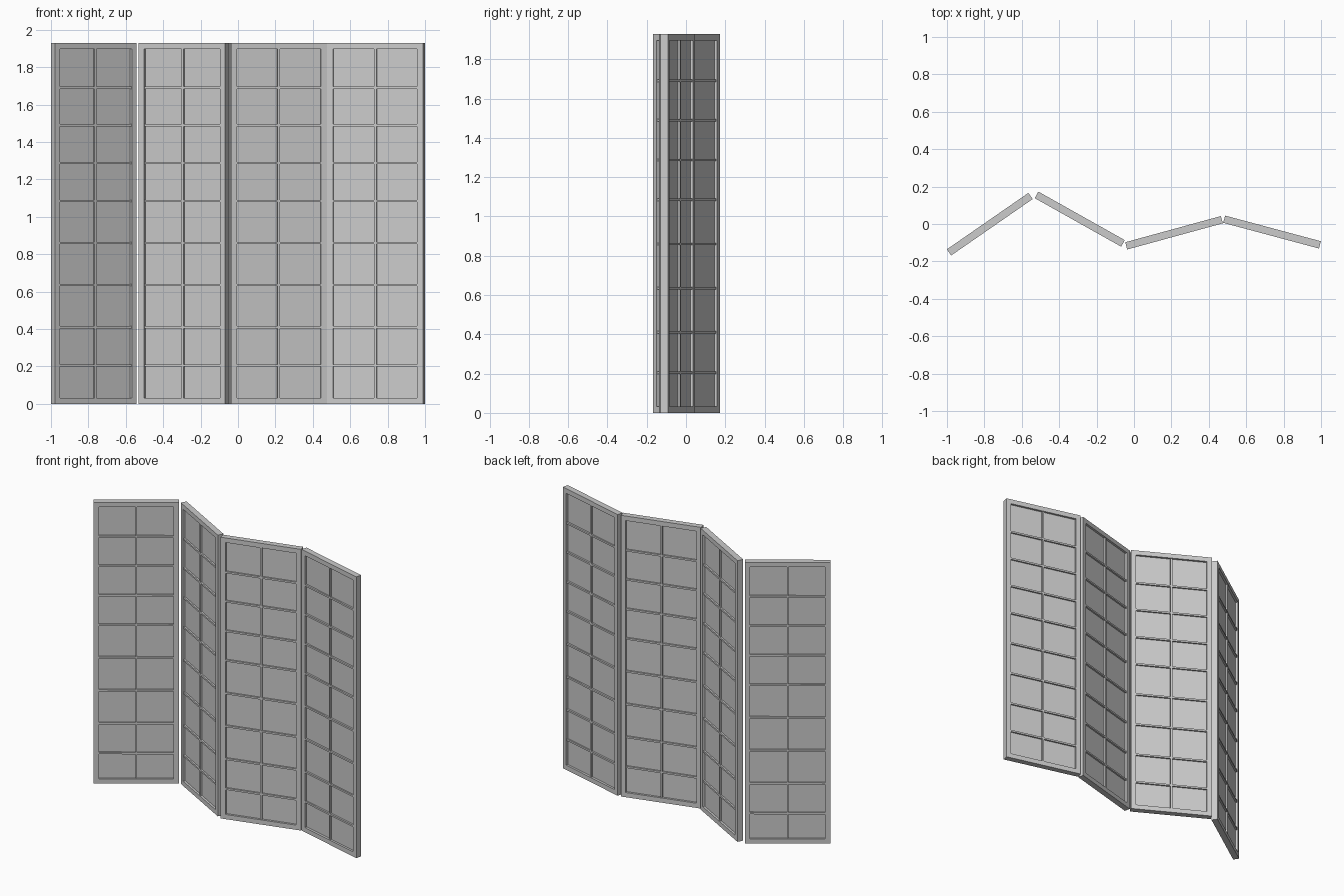
import bpy
from math import radians
from mathutils import Matrix, Vector

if "Cube" in bpy.data.objects:
    bpy.data.objects.remove(bpy.data.objects["Cube"], do_unlink=True)

import bmesh

grey = bpy.data.materials.new("light_grey")
grey.use_nodes = True
grey.diffuse_color = (0.6, 0.6, 0.6, 1)
grey.node_tree.nodes["Principled BSDF"].inputs["Base Color"].default_value = (0.6, 0.6, 0.6, 1)

WIDTH, DEPTH, HEIGHT = 0.53, 0.04, 1.928
BORDER, BAR = 0.032, 0.012
RAIL_HEIGHTS = (0.205, 0.41, 0.635, 0.86, 1.085, 1.287, 1.49, 1.69)


def add_box(bm, centre, size):
    bmesh.ops.create_cube(bm, size=1, matrix=Matrix.Translation(centre) @ Matrix.Diagonal((*size, 1)))


def make_part(name, boxes, placement):
    bm = bmesh.new()
    for centre, size in boxes:
        add_box(bm, Vector(centre), size)
    mesh = bpy.data.meshes.new(name)
    bm.to_mesh(mesh)
    bm.free()
    mesh.materials.append(grey)
    obj = bpy.data.objects.new(name, mesh)
    obj.matrix_world = placement
    bpy.context.collection.objects.link(obj)


def make_panel(name, x, y, angle):
    placement = Matrix.Translation((x, y, 0)) @ Matrix.Rotation(radians(angle), 4, "Z")
    inner = WIDTH - 2 * BORDER
    mid = HEIGHT / 2

    # Outer frame: two stiles with rails fitted between them
    frame = [((s * (WIDTH - BORDER) / 2, 0, mid), (BORDER, DEPTH, HEIGHT)) for s in (-1, 1)]
    frame += [((0, 0, z), (inner, DEPTH, BORDER)) for z in (BORDER / 2, HEIGHT - BORDER / 2)]
    make_part(name + "_frame", frame, placement)

    # Lattice on both sides of the sheet
    bars = [((0, 0, z), (inner, DEPTH * 0.8, BAR)) for z in RAIL_HEIGHTS]
    bars.append(((0, 0, mid), (BAR, DEPTH * 0.78, HEIGHT - 2 * BORDER)))
    make_part(name + "_lattice", bars, placement)

    # Thin sheet in the middle of the frame
    make_part(name + "_sheet", [((0, 0, mid), (inner, 0.01, HEIGHT - 2 * BORDER))], placement)


# Four panels set in a zigzag
make_panel("far_right_panel", -0.771, -0.001, 34.7)
make_panel("inner_right_panel", -0.29, 0.026, -29.3)
make_panel("inner_left_panel", 0.214, -0.047, 15.3)
make_panel("far_left_panel", 0.738, -0.043, -15)
